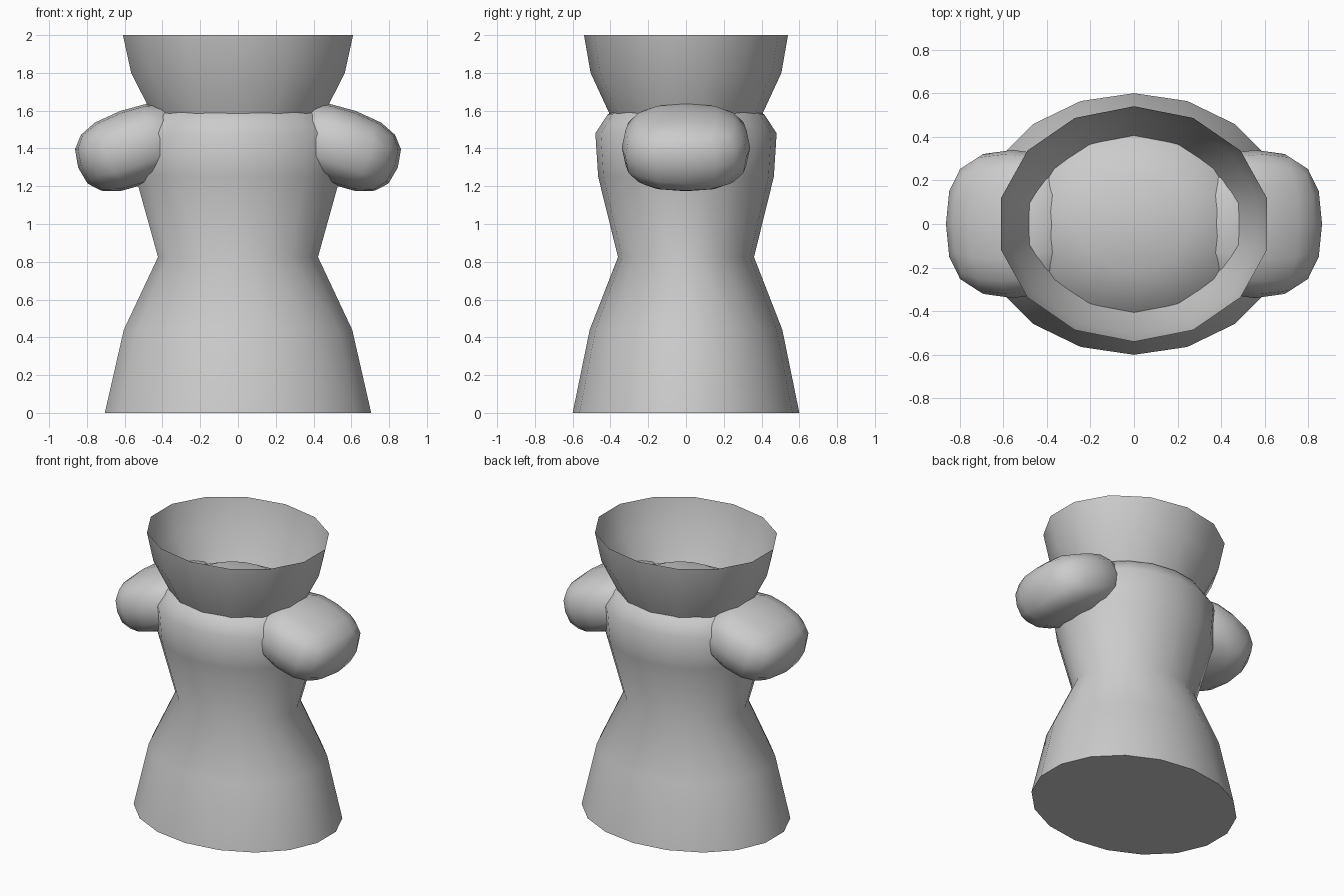
import bpy, bmesh, math
from mathutils import Matrix

default = bpy.data.objects.get("Cube")
if default:
    bpy.data.objects.remove(default, do_unlink=True)

grey = bpy.data.materials.new("plain grey")
grey.use_nodes = True
COLOUR = (0.6, 0.6, 0.6, 1)
grey.diffuse_color = COLOUR
grey.node_tree.nodes["Principled BSDF"].inputs["Base Color"].default_value = COLOUR


def finish(name, bm, angle):
    bmesh.ops.recalc_face_normals(bm, faces=bm.faces)
    mesh = bpy.data.meshes.new(name)
    bm.to_mesh(mesh)
    bm.free()
    mesh.materials.append(grey)
    ob = bpy.data.objects.new(name, mesh)
    bpy.context.collection.objects.link(ob)
    bpy.ops.object.select_all(action='DESELECT')
    ob.select_set(True)
    bpy.context.view_layer.objects.active = ob
    bpy.ops.object.shade_smooth_by_angle(angle=math.radians(angle))
    return ob


def loft(name, sides, profile, capped, angle):
    """Stack elliptical rings given as (z, x radius, y radius)."""
    bm = bmesh.new()
    rings = []
    for z, rx, ry in profile:
        turns = [math.tau * i / sides for i in range(sides)]
        rings.append([bm.verts.new((rx * math.sin(t), ry * math.cos(t), z)) for t in turns])
    for low, high in zip(rings, rings[1:]):
        for i in range(sides):
            j = (i + 1) % sides
            bm.faces.new((low[i], low[j], high[j], high[i]))
    if capped:
        bm.faces.new(rings[0])
        bm.faces.new(rings[-1])
    return finish(name, bm, angle)


# Flared body with a pinched waist and domed shoulders
loft("body", 18, [(0, 0.716, 0.6), (0.44, 0.614, 0.51), (0.825, 0.43, 0.36),
                  (1.25, 0.55, 0.465), (1.48, 0.57, 0.48), (1.58, 0.49, 0.415),
                  (1.69, 0.254, 0.213)], True, 60)

# Thin open collar flaring from the shoulders
loft("collar", 14, [(1.54, 0.445, 0.385), (1.8, 0.58, 0.505), (2, 0.625, 0.54)], False, 60)


# Rounded, drooping puff sleeves
def sleeve(name, side, power=2.6):
    bm = bmesh.new()
    bmesh.ops.create_cube(bm, size=2)
    bmesh.ops.subdivide_edges(bm, edges=bm.edges, cuts=3, use_grid_fill=True)
    for v in bm.verts:
        v.co /= sum(abs(c) ** power for c in v.co) ** (1 / power)
    place = (Matrix.Translation((0.555 * side, 0, 1.405))
             @ Matrix.Rotation(math.radians(20 * side), 4, 'Y')
             @ Matrix.Diagonal((0.31, 0.34, 0.205, 1)))
    bm.transform(place)
    finish(name, bm, 60)


for name, side in (("left_sleeve", 1), ("right_sleeve", -1)):
    sleeve(name, side)
